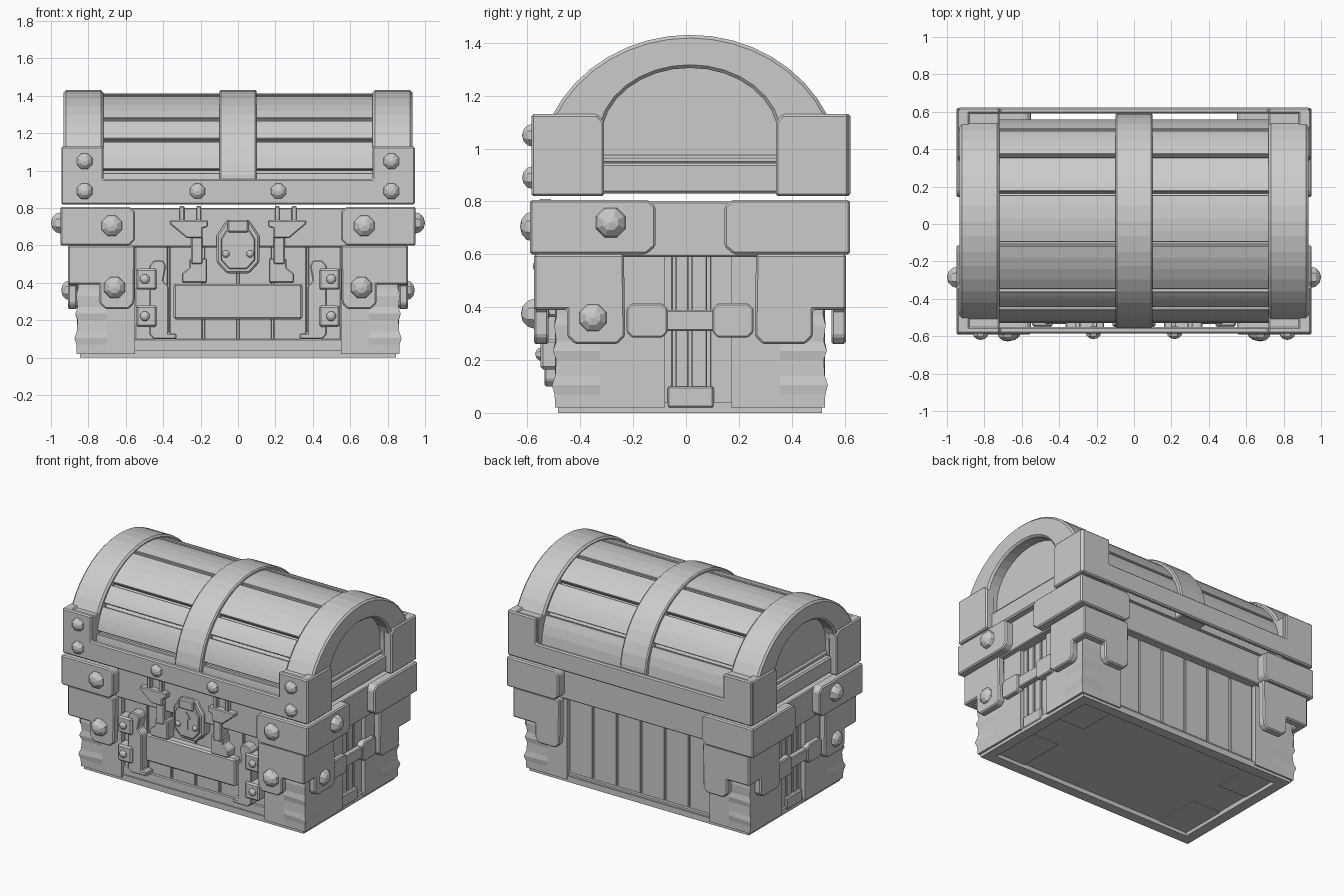
import bpy, bmesh
from math import sin, cos, radians, pi
from mathutils import Matrix, Vector

C = 0.015            # the chest's middle in y
smooth = []


def finish(name, bm, bevel=0.0, mirror=False, soft=False):
    bmesh.ops.recalc_face_normals(bm, faces=bm.faces)
    me = bpy.data.meshes.new(name)
    bm.to_mesh(me)
    bm.free()
    ob = bpy.data.objects.new(name, me)
    bpy.context.collection.objects.link(ob)
    if bevel:
        b = ob.modifiers.new("Bevel", 'BEVEL')
        b.width, b.segments, b.limit_method = bevel, 1, 'ANGLE'
        b.angle_limit = radians(40)
    if mirror:
        ob.modifiers.new("Mirror", 'MIRROR')
    if soft:
        smooth.append(ob)
    return ob


def prism(name, pts, axis, lo, hi, bevel=0.006, mirror=False, soft=False):
    """Extrude a flat outline: axis 'y' takes (x, z), axis 'x' takes (y, z)."""
    bm = bmesh.new()
    put = (lambda p, d: (p[0], d, p[1])) if axis == 'y' else (lambda p, d: (d, p[0], p[1]))
    a = [bm.verts.new(put(p, lo)) for p in pts]
    b = [bm.verts.new(put(p, hi)) for p in pts]
    bm.faces.new(a)
    bm.faces.new(b)
    n = len(pts)
    for i in range(n):
        bm.faces.new((a[i], a[(i + 1) % n], b[(i + 1) % n], b[i]))
    return finish(name, bm, bevel, mirror, soft)


def box(name, x, y, z, bevel=0.006, mirror=False):
    return prism(name, [(x[0], z[0]), (x[1], z[0]), (x[1], z[1]), (x[0], z[1])],
                 'y', y[0], y[1], bevel, mirror)


def rivet(name, pos, axis, r, h, mirror=True):
    bm = bmesh.new()
    bmesh.ops.create_uvsphere(bm, u_segments=8, v_segments=6, radius=1)
    turn = Matrix.Rotation(pi / 2, 4, 'X' if axis == 'y' else 'Y')
    m = (Matrix.Translation(Vector(pos)) @ turn @ Matrix.Rotation(pi / 8, 4, 'Z')
         @ Matrix.Diagonal((r, r, h, 1)))
    bmesh.ops.transform(bm, matrix=m, verts=bm.verts)
    return finish(name, bm, 0, mirror, True)


def arc(a, b, t0, t1, n, zc=0.9):
    return [(C - a * cos(radians(t0 + (t1 - t0) * i / n)),
             zc + b * sin(radians(t0 + (t1 - t0) * i / n))) for i in range(n + 1)]


def back(pts):
    return [(2 * C - y, z) for y, z in pts]


# --- base with recessed underside
bm = bmesh.new()
bmesh.ops.create_cube(bm, size=1, matrix=Matrix.Translation((0, C, 0.02)) @ Matrix.Diagonal((1.69, 1.0, 0.04, 1)))
bottom = [f for f in bm.faces if f.normal.z < -0.9]
bmesh.ops.inset_region(bm, faces=bottom, thickness=0.1)
bmesh.ops.inset_region(bm, faces=bottom, thickness=0.01, depth=-0.025)
finish("base", bm)

# --- lower body, planks and rails
box("body_core", (-0.80, 0.80), (-0.44, 0.47), (0.03, 0.79), 0)
for i in range(6):
    x = (-0.555 + i * 0.185 + 0.005, -0.555 + (i + 1) * 0.185 - 0.005)
    box("front_plank", x, (-0.465, -0.43), (0.03, 0.62), 0.004)
    box("back_plank", x, (0.46, 0.495), (0.03, 0.62), 0.004)
for y0, y1 in ((-0.10, -0.05), (-0.04, 0.01), (0.02, 0.08), (0.09, 0.18)):
    box("side_plank", (0.79, 0.83), (y0, y1), (0.03, 0.62), 0.004, True)
box("front_rail", (-0.56, 0.56), (-0.475, -0.43), (0.02, 0.10))
box("back_rail", (-0.56, 0.56), (0.46, 0.505), (0.02, 0.06))
box("side_rail", (0.79, 0.85), (-0.07, 0.105), (0.02, 0.10), mirror=True)

# --- draped corner covers, bulging at the outer corner
folds = [(0.02, 0), (0.07, 0.002), (0.105, 0.012), (0.14, 0.0), (0.20, -0.004), (0.235, 0.008),
         (0.27, -0.004), (0.33, 0.003), (0.37, -0.006), (0.61, -0.004)]
for s, inner in ((-1, -0.08), (1, 0.17)):
    yo = -0.495 if s < 0 else 0.525
    bm, rows = bmesh.new(), []
    for z, d in folds:
        ym = yo - s * 0.17
        rows.append([bm.verts.new(p) for p in (
            (0.55, inner, z), (0.86, inner, z), (0.86, ym, z), (0.862 + d, yo + s * d, z),
            (0.70, yo, z), (0.55, yo, z))])
    for r, q in zip(rows, rows[1:]):
        for i in range(6):
            bm.faces.new((r[i], r[(i + 1) % 6], q[(i + 1) % 6], q[i]))
    bm.faces.new(rows[0])
    bm.faces.new(rows[-1])
    finish("corner_cover", bm, 0, True, True)

# --- rim band
box("rim", (-0.895, 0.895), (-0.525, 0.55), (0.59, 0.80))

# --- corner brackets (upper plates and lower plates with hanging tabs)
up_face = [(0.93, 0.60), (0.58, 0.60), (0.55, 0.63), (0.55, 0.78), (0.575, 0.805), (0.93, 0.805)]
up_side = [(-0.59, 0.60), (-0.15, 0.60), (-0.115, 0.63), (-0.115, 0.78), (-0.14, 0.805), (-0.59, 0.805)]
low_face = [(0.90, 0.60), (0.55, 0.60), (0.555, 0.29), (0.585, 0.26), (0.71, 0.26), (0.74, 0.29),
            (0.74, 0.39), (0.90, 0.39)]
low_side = [(-0.575, 0.60), (-0.235, 0.60), (-0.23, 0.29), (-0.26, 0.26), (-0.42, 0.26),
            (-0.45, 0.29), (-0.45, 0.39), (-0.575, 0.39)]
prism("upper_bracket_front", up_face, 'y', -0.59, -0.51, 0.008, True)
prism("upper_bracket_back", up_face, 'y', 0.54, 0.62, 0.008, True)
prism("lower_bracket_front", low_face, 'y', -0.575, -0.52, 0.008, True)
prism("lower_bracket_back", low_face, 'y', 0.55, 0.605, 0.008, True)
for f in (list, back):
    prism("upper_bracket_side", f(up_side), 'x', 0.88, 0.95, 0.008, True)
    prism("lower_bracket_side", f(low_side), 'x', 0.86, 0.91, 0.008, True)

# --- side straps
strap = [(-0.225, 0.305), (-0.205, 0.285), (-0.09, 0.285), (-0.07, 0.305), (-0.07, 0.395),
         (-0.09, 0.415), (-0.205, 0.415), (-0.225, 0.395)]
for f in (list, back):
    prism("side_strap_plate", f(strap), 'x', 0.84, 0.89, mirror=True)
box("side_strap_bar", (0.84, 0.88), (-0.08, 0.11), (0.31, 0.39), mirror=True)

# --- lid planks over an inner shell
prism("lid_shell", [(C - 0.51, 0.83)] + arc(0.51, 0.475, 0, 180, 24) + [(C + 0.51, 0.83)],
      'x', -0.75, 0.75, 0, soft=True)
cuts = [-4, 11, 31, 47, 77, 106, 130, 154, 184]
for t0, t1 in zip(cuts, cuts[1:]):
    t0, t1 = t0 + 1.1, t1 - 1.1
    prism("lid_plank", arc(0.545, 0.512, t0, t1, 4) + arc(0.49, 0.46, t1, t0, 4),
          'x', -0.74, 0.74, 0.004, soft=True)

# --- lid arches and end panels
opening = [(C - 0.335, 0.83)] + arc(0.335, 0.265, 0, 180, 16, 1.04) + [(C + 0.335, 0.83)]
outer = [(C - 0.575, 0.83)] + arc(0.575, 0.53, 0, 180, 22) + [(C + 0.575, 0.83)]
prism("lid_end_arch", outer + opening[::-1], 'x', 0.72, 0.932, 0.012, True, True)
prism("lid_middle_band", outer, 'x', -0.10, 0.10, 0.008, False, True)
prism("lid_end_panel", opening, 'x', 0.73, 0.85, 0, True)
bm = bmesh.new()
prism("lid_end_beam_top", [(-0.32, 0.94), (0.35, 0.94), (0.35, 0.975), (-0.32, 0.975)],
      'x', 0.80, 0.87, 0.01, True)
bm.free()
box("lid_end_beam", (0.80, 0.90), (-0.32, 0.35), (0.83, 0.945), 0.01, True)

# --- lid frame: stepped front and back, corner plates at the sides
frame = [(-0.94, 0.82), (0.94, 0.82), (0.94, 1.13), (0.72, 1.13), (0.72, 0.955),
         (-0.72, 0.955), (-0.72, 1.13), (-0.94, 1.13)]
prism("lid_frame_front", frame, 'y', -0.585, -0.55, 0.008)
prism("lid_frame_back", frame, 'y', 0.592, 0.622, 0.008)
corner = [(-0.585, 0.82), (-0.31, 0.82), (-0.31, 1.10), (-0.335, 1.13), (-0.585, 1.13)]
for f in (list, back):
    prism("lid_corner_side", f(corner), 'x', 0.88, 0.945, 0.008, True)
box("lid_corner_fill_front", (0.72, 0.93), (-0.57, -0.48), (0.82, 1.12), mirror=True)
box("lid_corner_fill_back", (0.72, 0.93), (0.51, 0.60), (0.82, 1.12), mirror=True)

# --- rivets
for x, z, r, y, h in ((0.82, 1.05, 0.047, -0.58, 0.04), (0.82, 0.89, 0.047, -0.58, 0.04),
                      (0.217, 0.89, 0.045, -0.58, 0.035), (0.675, 0.705, 0.062, -0.58, 0.048),
                      (0.66, 0.375, 0.062, -0.57, 0.055)):
    rivet("front_rivet", (x, y, z), 'y', r, h)
rivet("upper_side_rivet", (0.945, -0.285, 0.72), 'x', 0.062, 0.055)
rivet("lower_side_rivet", (0.90, -0.352, 0.36), 'x', 0.058, 0.045)

# --- front locking bar and its side clasps
box("lock_bar", (-0.345, 0.345), (-0.525, -0.46), (0.205, 0.395), 0.01)
prism("clasp_upright", [(0.33, 0.10), (0.45, 0.10), (0.475, 0.125), (0.475, 0.49), (0.45, 0.52),
                        (0.40, 0.52), (0.385, 0.49), (0.40, 0.41), (0.37, 0.38), (0.37, 0.13),
                        (0.33, 0.13)], 'y', -0.535, -0.46, mirror=True)
for z in (0.42, 0.222):
    box("clasp_plate", (0.435, 0.545), (-0.55, -0.46), (z - 0.057, z + 0.057), 0.01, True)
    rivet("clasp_rivet", (0.498, -0.55, z), 'y', 0.027, 0.02)

# --- lock arms
prism("arm_head", [(0.19, 0.64), (0.275, 0.64), (0.365, 0.715), (0.365, 0.735), (0.16, 0.735), (0.16, 0.70),
                   (0.19, 0.69)], 'y', -0.565, -0.51, mirror=True)
box("arm_stem", (0.19, 0.25), (-0.545, -0.46), (0.50, 0.66), mirror=True)
prism("arm_foot", [(0.165, 0.40), (0.30, 0.40), (0.30, 0.45), (0.26, 0.48), (0.26, 0.53),
                   (0.165, 0.53)], 'y', -0.54, -0.46, mirror=True)
for x in (0.21, 0.30):
    box("arm_post", (x - 0.013, x + 0.013), (-0.555, -0.51), (0.72, 0.81), 0.004, True)

# --- lock plate with an arrow-shaped keyhole trim
plate = [(-0.06, 0.45), (0.06, 0.45), (0.115, 0.51), (0.115, 0.65), (0.06, 0.735), (-0.06, 0.735),
         (-0.115, 0.65), (-0.115, 0.51)]
prism("lock_plate", plate, 'y', -0.55, -0.46, 0.01)
prism("lock_face", [(x * 0.8, 0.57 + (z - 0.57) * 0.8) for x, z in plate], 'y', -0.565, -0.54)
box("lock_cap", (-0.055, 0.055), (-0.575, -0.54), (0.67, 0.735))
prism("keyhole", [(-0.01, 0.53), (0.01, 0.53), (0.01, 0.61), (0.03, 0.61), (0, 0.655), (-0.03, 0.61),
                  (-0.01, 0.61)], 'y', -0.572, -0.56, 0)
rivet("lock_rivet", (0.065, -0.565, 0.555), 'y', 0.02, 0.015)

# --- smooth shading for the curved parts
for ob in bpy.context.view_layer.objects:
    ob.select_set(ob in smooth)
bpy.context.view_layer.objects.active = smooth[0]
bpy.ops.object.shade_smooth_by_angle(angle=radians(35))
